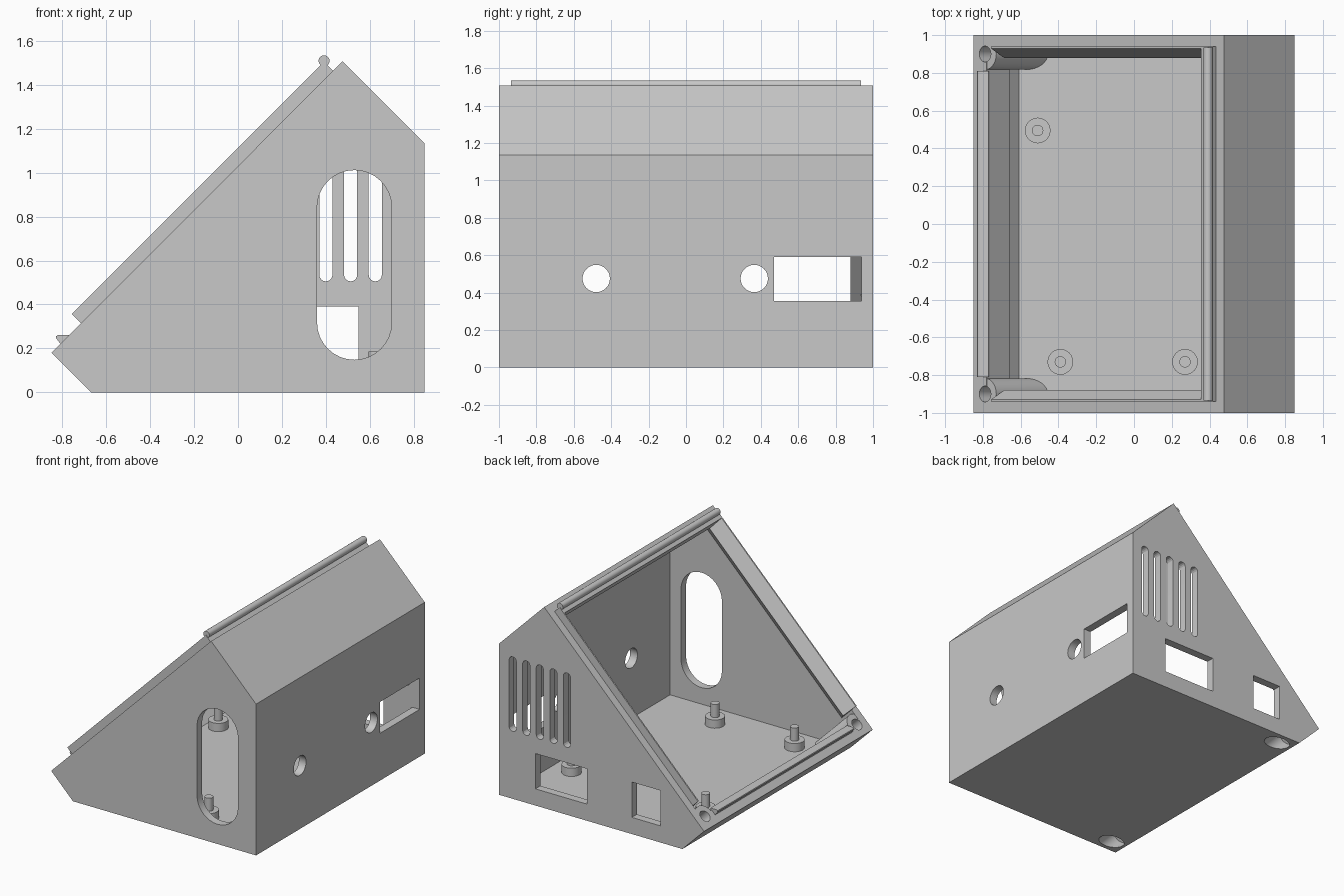
import bpy, bmesh, math
from mathutils import Vector

if "Cube" in bpy.data.objects:
    bpy.data.objects.remove(bpy.data.objects["Cube"])

grey = bpy.data.materials.new("light_grey")
grey.diffuse_color = (0.58, 0.58, 0.58, 1)
grey.use_nodes = True
grey.node_tree.nodes["Principled BSDF"].inputs["Base Color"].default_value = grey.diffuse_color

# Frame of the 45 degree opening: s runs up the slope, h stands out of it
O = Vector((-0.85, 0, 0.18))
U = Vector((1, 0, 1)).normalized()
N = Vector((-1, 0, 1)).normalized()
FLOOR = 0.025


def slope(s, y, h):
    return O + U * s + N * h + Vector((0, y, 0))


def loft(name, a, b):
    """Closed solid between two matching rings of points."""
    bm = bmesh.new()
    va = [bm.verts.new(p) for p in a]
    vb = [bm.verts.new(p) for p in b]
    n = len(va)
    bm.faces.new(va)
    bm.faces.new(vb[::-1])
    for i in range(n):
        j = (i + 1) % n
        bm.faces.new((va[j], va[i], vb[i], vb[j]))
    bmesh.ops.recalc_face_normals(bm, faces=bm.faces)
    me = bpy.data.meshes.new(name)
    bm.to_mesh(me)
    bm.free()
    me.materials.append(grey)
    ob = bpy.data.objects.new(name, me)
    bpy.context.collection.objects.link(ob)
    return ob


def prism_y(name, pts, y0, y1):
    return loft(name, [(x, y0, z) for x, z in pts], [(x, y1, z) for x, z in pts])


def stadium(cx, cz0, cz1, r, n=16):
    """Upright slot outline."""
    top = [(cx + r * math.cos(math.pi * i / n), cz1 + r * math.sin(math.pi * i / n)) for i in range(n + 1)]
    low = [(cx - r * math.cos(math.pi * i / n), cz0 - r * math.sin(math.pi * i / n)) for i in range(n + 1)]
    return top + low


def box_pts(x0, x1, z0, z1):
    return [(x0, z0), (x1, z0), (x1, z1), (x0, z1)]


def circle(cx, cy, r, n=32):
    return [(cx + r * math.cos(2 * math.pi * i / n), cy + r * math.sin(2 * math.pi * i / n)) for i in range(n)]


def combine(body, tool, op='DIFFERENCE'):
    mod = body.modifiers.new("bool", 'BOOLEAN')
    mod.operation = op
    mod.solver = 'EXACT'
    mod.object = tool
    bpy.context.view_layer.objects.active = body
    bpy.ops.object.modifier_apply(modifier=mod.name)
    bpy.data.objects.remove(tool, do_unlink=True)


def smooth(ob):
    bpy.ops.object.select_all(action='DESELECT')
    ob.select_set(True)
    bpy.context.view_layer.objects.active = ob
    bpy.ops.object.shade_smooth_by_angle(angle=math.radians(20))


# Enclosure shell with thin walls, open along the slope
shell = prism_y("enclosure_shell", [(-0.85, 0.18), (-0.67, 0), (0.85, 0), (0.85, 1.135), (0.477, 1.508)], -1, 1)
combine(shell, prism_y("cavity", [(-0.61, FLOOR), (0.79, FLOOR), (0.79, 1.11), (0.37, 1.53),
                                  (-0.85, 0.32), (-0.66, 0.13), (-0.67, 0.09)], -0.94, 0.94))

# Wedge-shaped snap lips along both sides of the opening
lip = [(0.94, 0.06), (0.93, 0.06), (0.88, -0.04), (0.94, -0.115), (0.95, -0.115), (0.95, -0.01), (0.94, -0.01)]
for sg in (-1, 1):
    combine(shell, loft("side_lip", [slope(0.19, sg * y, h) for y, h in lip],
                        [slope(1.81, sg * y, h) for y, h in lip]), 'UNION')

# Corner screw bosses with through holes and counterbores
for sg in (-1, 1):
    ring = circle(0.086, 0.9, 0.083)
    combine(shell, loft("boss", [slope(s, sg * y, -0.002) for s, y in ring],
                        [slope(s, sg * y, -0.24 - s) for s, y in ring]), 'UNION')
    for r, h0, h1 in ((0.042, 0.1, -0.6), (0.07, -0.2, -0.6)):
        c = circle(0.086, 0.9, r)
        combine(shell, loft("screw_hole", [slope(s, sg * y, h0) for s, y in c],
                            [slope(s, sg * y, h1) for s, y in c]))

# Front wall: tall rounded opening
combine(shell, prism_y("oval", stadium(0.53, 0.318, 0.842, 0.17), -1.1, -0.85))

# Rear wall: vent slots and two ports
for i in range(5):
    combine(shell, prism_y("vent", stadium(0.288 + 0.1125 * i, 0.535, 1.035, 0.03, 8), 0.9, 1.1))
for x0, x1 in ((0.12, 0.55), (-0.49, -0.25)):
    combine(shell, prism_y("port", box_pts(x0, x1, 0.125, 0.39), 0.9, 1.1))

# Right wall: two round holes and a wide port
for y in (-0.48, 0.365):
    c = circle(y, 0.475, 0.073)
    combine(shell, loft("round_hole", [(0.7, p, q) for p, q in c], [(1, p, q) for p, q in c]))
c = box_pts(0.47, 0.939, 0.355, 0.59)
combine(shell, loft("wide_port", [(0.7, p, q) for p, q in c], [(1, p, q) for p, q in c]))
smooth(shell)

# Lip and snap bead at the top of the opening
top = [slope(s, 0, h) for s, h in ((1.815, 0.06), (1.765, 0.06), (1.757, -0.04), (1.825, -0.115), (1.825, 0), (1.815, 0))]
prism_y("top_lip", [(p.x, p.z) for p in top], -0.94, 0.94)
smooth(prism_y("snap_bead", circle(0.392, 1.51, 0.025, 24), -0.935, 0.935))

# Snap hook along the low front edge
prism_y("snap_hook", [(-0.80, 0.20), (-0.81, 0.222), (-0.83, 0.248), (-0.828, 0.256), (-0.818, 0.262),
                      (-0.77, 0.262), (-0.765, 0.235)], -0.81, 0.81)

# Board standoffs with pins
for x, y in ((-0.51, 0.495), (0.624, 0.465), (-0.39, -0.73), (0.27, -0.73)):
    for name, r, z in (("standoff_base", 0.068, 0.087), ("standoff_pin", 0.03, 0.185)):
        c = circle(x, y, r, 24)
        smooth(loft(name, [(p, q, FLOOR - 0.01) for p, q in c], [(p, q, z) for p, q in c]))
